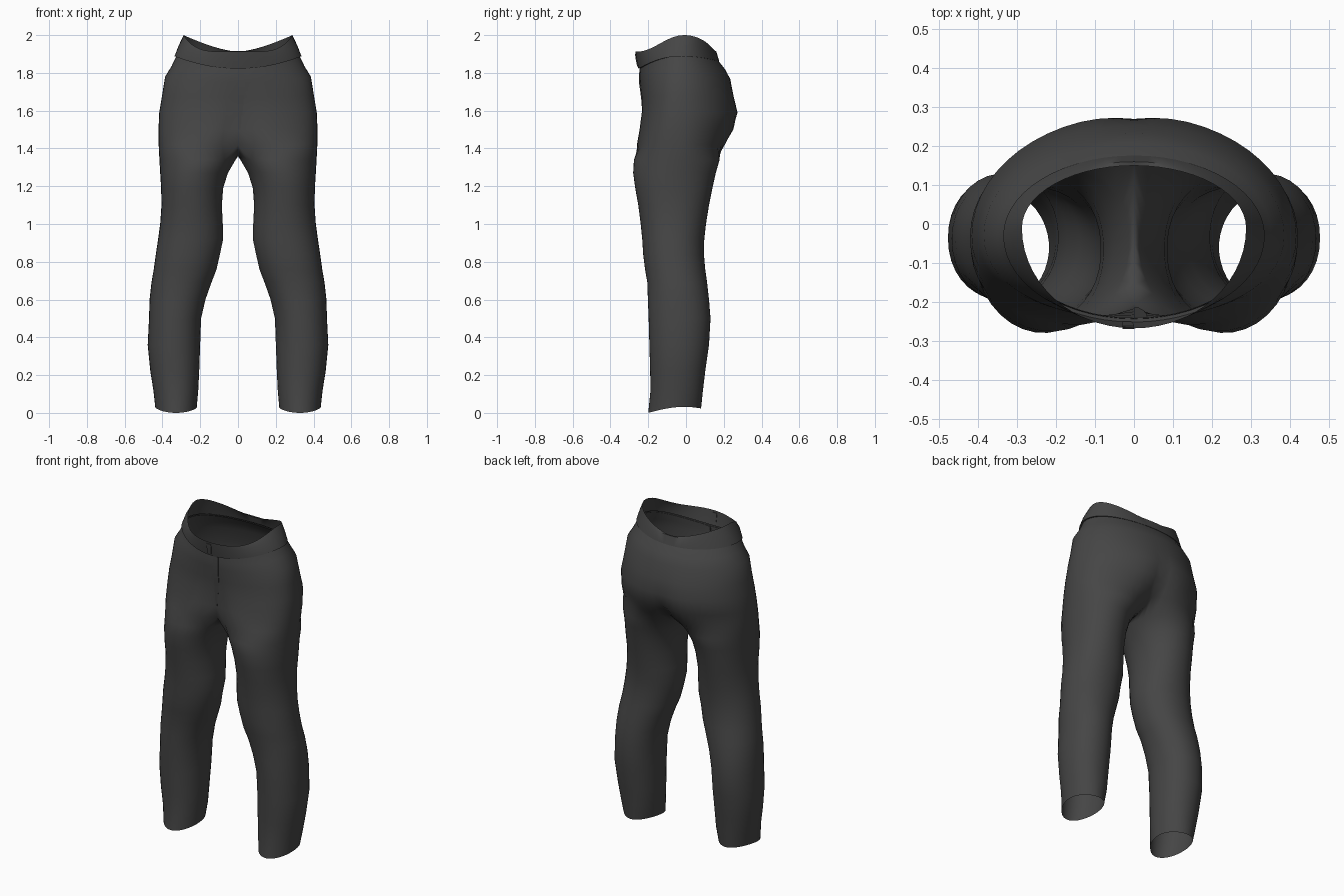
import bpy, bmesh
from math import sin, cos, pi, radians

if "Cube" in bpy.data.objects:
    bpy.data.objects.remove(bpy.data.objects["Cube"])

OUTER, INNER = 28, 7      # segments around the outside, and along the inseam
OPEN = radians(55)        # where the inseam starts on a leg ring


def material(name, rgb):
    m = bpy.data.materials.new(name)
    m.use_nodes = True
    m.diffuse_color = (*rgb, 1)
    m.node_tree.nodes["Principled BSDF"].inputs["Base Color"].default_value = (*rgb, 1)
    return m


CLOTH = material("charcoal cloth", (0.06, 0.06, 0.06))


def power(v, e):
    return abs(v) ** e * (1 if v > 0 else -1)


def lift_shape(t):
    return sin(t) ** 2 if t < pi / 2 else 0.6 + 0.4 * sin(t) ** 2


def half_ring(z, lift, xo, yf, yw, yb, dent_f=0, dent_b=0, e=1):
    """Half a hip section, from front centre round the side to back centre.
    It is widest at yw; e below 1 squares off the front corner."""
    pts = []
    for i in range(OUTER + 1):
        t = pi * i / OUTER
        front = t < pi / 2
        k = e if front else 1
        x = xo * abs(sin(t)) ** k if 0 < i < OUTER else 0
        y = yw - ((yw - yf) if front else (yb - yw)) * power(cos(t), k)
        dent = max(0, 1 - x / 0.17) ** 2
        y += dent * (dent_f if front else -dent_b)
        pts.append((x, y, z + lift * lift_shape(t)))
    return pts


def leg_ring(z, xi, xo, yf, yb, e=0.95):
    """Closed leg section, started so the inseam points come last."""
    cx, cy, rx, ry = (xi + xo) / 2, (yf + yb) / 2, (xo - xi) / 2, (yb - yf) / 2
    outer = [-OPEN + (pi + 2 * OPEN) * i / OUTER for i in range(OUTER + 1)]
    inner = [pi + OPEN + (pi - 2 * OPEN) * i / INNER for i in range(1, INNER)]
    return [(cx + rx * power(sin(t), e), cy - ry * power(cos(t), e), z)
            for t in outer + inner]


def loft(bm, a, b, closed=False):
    n = min(len(a), len(b))
    for i in range(n if closed else n - 1):
        j = (i + 1) % n
        bm.faces.new((a[i], b[i], b[j], a[j]))


def finish(name, bm, mirror=True, angle=60):
    bmesh.ops.recalc_face_normals(bm, faces=bm.faces)
    # face outwards: the outermost face must point towards +x
    far = max(bm.faces, key=lambda f: f.calc_center_median().x)
    if mirror and far.normal.x < 0:
        bmesh.ops.reverse_faces(bm, faces=bm.faces)
    me = bpy.data.meshes.new(name)
    bm.to_mesh(me)
    bm.free()
    ob = bpy.data.objects.new(name, me)
    bpy.context.collection.objects.link(ob)
    me.materials.append(CLOTH)
    if mirror:
        m = ob.modifiers.new("mirror", 'MIRROR')
        m.use_clip = True
        m.merge_threshold = 0.0005
    bpy.ops.object.select_all(action='DESELECT')
    ob.select_set(True)
    bpy.context.view_layer.objects.active = ob
    bpy.ops.object.shade_smooth_by_angle(angle=radians(angle))


# Trousers: hips, crotch saddle and leg as one skin
HIPS = [  # z, lift, side x, front y, widest y, back y, front dent, back dent, e
    (1.832, 0.066, 0.322, -0.243, -0.03, 0.166),
    (1.79, 0.045, 0.352, -0.246, -0.03, 0.208),
    (1.75, 0.03, 0.386, -0.245, -0.03, 0.234, 0, 0, 0.95),
    (1.67, 0.01, 0.402, -0.238, -0.03, 0.256, 0.005, 0.004, 0.9),
    (1.59, 0, 0.417, -0.24, -0.03, 0.28, 0.015, 0.01, 0.85),
    (1.50, 0, 0.421, -0.252, -0.03, 0.264, 0.035, 0.03, 0.78),
    (1.42, 0, 0.42, -0.266, -0.03, 0.222, 0.06, 0.06, 0.73),
]
LEGS = [  # z, inner x, outer x, front y, back y
    (1.34, 0.012, 0.416, -0.276, 0.178, 1),
    (1.27, 0.053, 0.412, -0.28, 0.158, 1),
    (1.19, 0.078, 0.407, -0.269, 0.14),
    (1.10, 0.085, 0.405, -0.253, 0.122),
    (1.00, 0.08, 0.412, -0.24, 0.106),
    (0.92, 0.078, 0.423, -0.232, 0.097),
    (0.84, 0.095, 0.435, -0.227, 0.095),
    (0.76, 0.113, 0.446, -0.217, 0.102),
    (0.69, 0.14, 0.458, -0.205, 0.112),
    (0.60, 0.172, 0.468, -0.202, 0.122),
    (0.50, 0.195, 0.471, -0.198, 0.13),
    (0.36, 0.2, 0.478, -0.194, 0.122),
    (0.22, 0.205, 0.464, -0.19, 0.102),
    (0.12, 0.21, 0.448, -0.188, 0.09),
]
bm = bmesh.new()
rings = [[bm.verts.new(p) for p in half_ring(*h)] for h in HIPS]
front, back = rings[-1][0].co, rings[-1][-1].co
saddle = []
for i in range(1, INNER):
    k = i / INNER
    saddle.append(bm.verts.new((0, back.y + (front.y - back.y) * k,
                                front.z - 0.062 * sin(pi * k) ** 0.7)))
for a, b in zip(rings, rings[1:]):
    loft(bm, a, b)
leg = [rings[-1] + saddle]
leg += [[bm.verts.new(p) for p in leg_ring(*s)] for s in LEGS]
# the hem climbs from the toe to an arch over the heel
hem = leg_ring(0, 0.218, 0.438, -0.2, 0.08, 1.05)
leg.append([bm.verts.new((x, y, 0.032 * sin(pi * (y + 0.2) / 0.38))) for x, y, z in hem])
for a, b in zip(leg, leg[1:]):
    loft(bm, a, b, closed=True)
finish("trousers", bm, angle=80)

# Waistband: slanted strip with a thin lip below, lifted at the sides
BAND = [
    (1.915, 0, 0.288, -0.268, -0.01, 0.15),
    (1.87, 0.075, 0.314, -0.262, -0.02, 0.16),
    (1.822, 0.066, 0.336, -0.252, -0.03, 0.176),
    (1.822, 0.066, 0.322, -0.241, -0.03, 0.165),
]
bm = bmesh.new()
band = []
for n, spec in enumerate(BAND):
    pts = half_ring(*spec)
    if n == 0:  # the top edge stays low across the front and peaks at the sides
        pts = [(x, y, 1.912 + 0.088 * (x / 0.288) ** (5 if y < -0.011 else 1.5))
               for x, y, z in pts]
    band.append([bm.verts.new(p) for p in pts])
for a, b in zip(band, band[1:]):
    loft(bm, a, b)
finish("waistband", bm, angle=50)


# Fly flap and closing tab on the front centre
def strip(name, path, x0, x1, depth):
    bm = bmesh.new()
    rows = []
    for y, z, w in path:
        xe = x0 + (x1 - x0) * w
        rows.append([bm.verts.new(p) for p in
                     ((x0, y + depth, z), (x0, y - depth, z),
                      (xe, y - depth, z), (xe, y + depth, z))])
    for a, b in zip(rows, rows[1:]):
        loft(bm, a, b, closed=True)
    bm.faces.new(rows[0])
    bm.faces.new(rows[-1][::-1])
    finish(name, bm, mirror=False, angle=40)


strip("fly_flap", [(-0.243, 1.82, 1), (-0.245, 1.75, 1), (-0.234, 1.67, 0.9),
                   (-0.226, 1.59, 0.7), (-0.218, 1.5, 0.3)], 0, 0.035, 0.004)
strip("closing_tab", [(-0.266, 1.9, 1), (-0.262, 1.87, 1), (-0.255, 1.835, 0.8)],
      -0.03, 0, 0.004)
